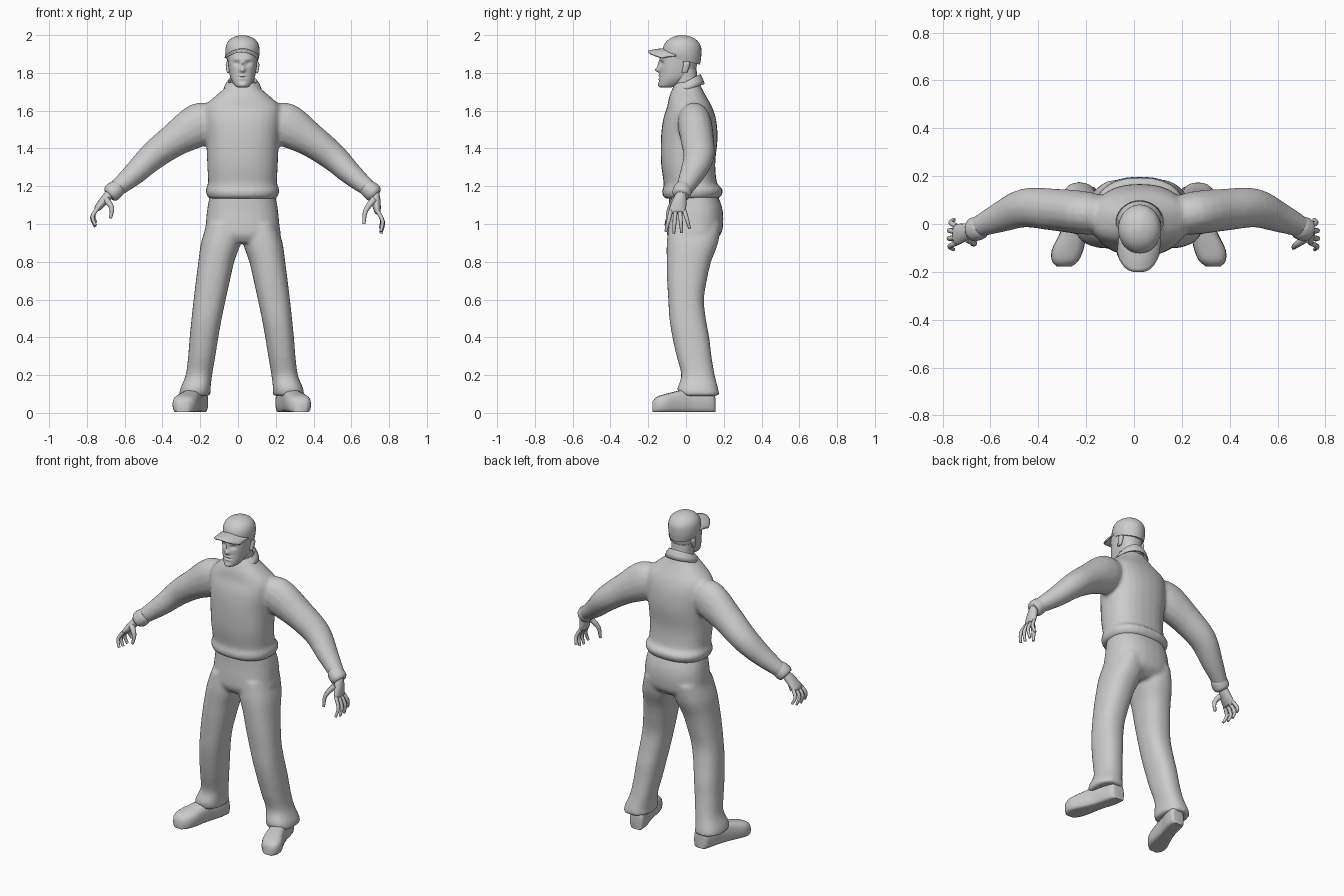
import bpy, math
from mathutils import Vector

if "Cube" in bpy.data.objects:
    bpy.data.objects.remove(bpy.data.objects["Cube"])

CX = 0.024  # body midline

grey = bpy.data.materials.new("plain_grey")
grey.diffuse_color = (0.6, 0.6, 0.6, 1)
grey.use_nodes = True
grey.node_tree.nodes["Principled BSDF"].inputs["Base Color"].default_value = grey.diffuse_color


def spline(keys, n):
    """Catmull-Rom interpolation of rows of numbers."""
    out = []
    for i in range(len(keys) - 1):
        p = [keys[max(i - 1, 0)], keys[i], keys[i + 1], keys[min(i + 2, len(keys) - 1)]]
        for k in range(n):
            t = k / n
            out.append([0.5 * (2 * b + (c - a) * t + (2 * a - 5 * b + 4 * c - d) * t * t
                               + (3 * b - a - 3 * c + d) * t ** 3) for a, b, c, d in zip(*p)])
    return out + [list(keys[-1])]


def outline(n, e):
    """Unit superellipse points."""
    pts = []
    for i in range(n):
        c, s = math.cos(math.tau * i / n), math.sin(math.tau * i / n)
        pts.append((math.copysign(abs(c) ** e, c), math.copysign(abs(s) ** e, s)))
    return pts


def add(name, verts, faces, angle=50):
    me = bpy.data.meshes.new(name)
    me.from_pydata(verts, [], faces)
    me.materials.append(grey)
    ob = bpy.data.objects.new(name, me)
    bpy.context.collection.objects.link(ob)
    bpy.ops.object.select_all(action='DESELECT')
    bpy.context.view_layer.objects.active = ob
    ob.select_set(True)
    bpy.ops.object.mode_set(mode='EDIT')
    bpy.ops.mesh.select_all(action='SELECT')
    bpy.ops.mesh.normals_make_consistent(inside=False)
    bpy.ops.object.mode_set(mode='OBJECT')
    bpy.ops.object.shade_smooth_by_angle(angle=math.radians(angle))
    return ob


def skin(rings):
    """Vertices and faces of a capped loft."""
    n = len(rings[0])
    faces = [(r * n + i, r * n + (i + 1) % n, (r + 1) * n + (i + 1) % n, (r + 1) * n + i)
             for r in range(len(rings) - 1) for i in range(n)]
    faces += [tuple(reversed(range(n))), tuple(range((len(rings) - 1) * n, len(rings) * n))]
    return [v for r in rings for v in r], faces


def stack(keys, sub=4, n=28, e=0.85):
    """Level rings from rows of z, centre x, half width, front y, back y."""
    return skin([[Vector((cx + hx * u, (yf + yb) / 2 + (yb - yf) / 2 * v, z)) for u, v in outline(n, e)]
                 for z, cx, hx, yf, yb in spline(keys, sub)])


def tube(keys, sub=4, n=16):
    """Rings square to a path, rows of x, y, z, half depth along y, other half width."""
    rows = spline(keys, sub)
    pos = [Vector(r[:3]) for r in rows]
    rings = []
    for i, r in enumerate(rows):
        t = (pos[min(i + 1, len(pos) - 1)] - pos[max(i - 1, 0)]).normalized()
        w = t.cross(Vector((0, 1, 0))).normalized()
        d = w.cross(t)
        rings.append([pos[i] + d * r[3] * u + w * r[4] * v for u, v in outline(n, 1)])
    return skin(rings)


def merge(*parts):
    verts, faces = [], []
    for v, f in parts:
        o = len(verts)
        verts += v
        faces += [tuple(o + i for i in p) for p in f]
    return verts, faces


def fuse(ob, repeat):
    """Blend overlapping volumes into one cloth surface."""
    m = ob.modifiers.new("blend", 'REMESH')
    m.mode, m.voxel_size, m.use_smooth_shade = 'VOXEL', 0.011, True
    s = ob.modifiers.new("soften", 'SMOOTH')
    s.factor, s.iterations = 0.5, repeat


# sweater: torso with ribbed hem, and both sleeves
torso = stack([(1.135, CX, .18, -.115, .175), (1.165, CX, .194, -.128, .195), (1.19, CX, .193, -.122, .19),
               (1.215, CX, .183, -.118, .165), (1.32, CX, .187, -.132, .155), (1.45, CX, .193, -.133, .167),
               (1.55, CX, .203, -.122, .16), (1.62, CX, .20, -.10, .138), (1.67, CX, .152, -.09, .11),
               (1.71, CX, .105, -.075, .088), (1.75, CX, .07, -.055, .07)])
sleeves = [tube([(CX + s * x, y, z, a, b) for x, y, z, a, b in
                 [(.12, .03, 1.56, .07, .07), (.22, .045, 1.53, .09, .115), (.36, .06, 1.445, .088, .09),
                  (.48, .067, 1.355, .082, .075), (.58, .03, 1.26, .065, .06), (.695, -.02, 1.165, .04, .04)]])
           for s in (-1, 1)]
fuse(add("sweater", *merge(torso, *sleeves)), 4)

# trousers: hips and two legs flaring over the shoes
hips = stack([(.90, CX, .16, -.075, .13), (.94, CX, .20, -.10, .182), (1.0, CX, .195, -.10, .197),
              (1.08, CX, .187, -.092, .193), (1.16, CX, .172, -.088, .165)])
legs = [stack([(z, .02 + s * c, h, f, b) for z, c, h, f, b in
               [(.09, .248, .084, -.035, .178), (.13, .245, .08, -.045, .17), (.2, .227, .07, -.025, .152),
                (.3, .212, .072, -.05, .135), (.4, .20, .076, -.072, .123), (.5, .186, .08, -.088, .105),
                (.6, .17, .085, -.094, .095), (.7, .153, .09, -.10, .11), (.8, .135, .095, -.102, .133),
                (.9, .112, .104, -.102, .17), (1.0, .10, .085, -.09, .185)]]) for s in (-1, 1)]
fuse(add("trousers", *merge(hips, *legs)), 4)

# shoes: rings along the foot, toes turned out, flat soles
for s, side in ((-1, "right"), (1, "left")):
    rows = spline([(.155, .222, .028, .08), (.145, .224, .045, .115), (.09, .235, .052, .13), (.02, .255, .05, .13),
                   (-.05, .278, .058, .115), (-.11, .298, .066, .10), (-.155, .308, .055, .085),
                   (-.178, .312, .03, .06)], 3)
    rings = [[Vector((.02 + s * (c + w * u), y, max(.004, h * (.46 + .54 * v)))) for u, v in outline(20, .7)]
             for y, c, w, h in rows]
    add(side + "_shoe", *skin(rings))

# cuffs and hands
HANDS = {"right": (-1, (-.675, 1.165), (-.742, 1.085), (-.773, 1.035), (-.755, .985),
                   [(-.70, -.06, 1.13), (-.668, -.08, 1.085), (-.676, -.085, 1.03)]),
         "left": (1, (.724, 1.165), (.738, 1.07), (.768, 1.01), (.757, .95),
                  [(.72, -.06, 1.13), (.675, -.09, 1.07), (.667, -.10, 1.0)])}
for side, (s, wrist, knuckle, mid, tip, thumb) in HANDS.items():
    add(side + "_cuff", *tube([(CX + s * .66, -.01, 1.195, .044, .043), (CX + s * .672, -.016, 1.183, .05, .048),
                               (CX + s * .695, -.024, 1.162, .05, .048), (CX + s * .706, -.027, 1.152, .04, .038)]))
    parts = [tube([(wrist[0], -.022, wrist[1], .026, .024),
                   ((wrist[0] + knuckle[0]) / 2, -.035, (wrist[1] + knuckle[1]) / 2, .038, .024),
                   (knuckle[0], -.045, knuckle[1], .044, .018),
                   (knuckle[0] + s * .006, -.046, knuckle[1] - .012, .036, .011)])]
    for i in range(4):
        y, reach = -.08 + .024 * i, (.92, 1, .97, .78)[i]
        fan = (i - 1.5) * .009
        path = [(knuckle[0], y, knuckle[1], .011, .011)]
        for (x, z), k, r in ((mid, 1, .0105), (tip, 2, .0075)):
            path.append((knuckle[0] + (x - knuckle[0]) * reach, y + fan * k,
                         knuckle[1] + (z - knuckle[1]) * reach, r, r))
        parts.append(tube(path, 3, 8))
    parts.append(tube([(*p, r, r) for p, r in zip(thumb, (.018, .013, .008))], 3, 8))
    add(side + "_hand", *merge(*parts))

# neck and head, with the face pushed in and out by soft bumps
add("neck", *stack([(1.66, CX, .068, -.05, .065), (1.74, CX, .063, -.06, .062), (1.82, CX, .064, -.07, .056)]))
verts, faces = stack([(1.722, CX, .022, -.13, -.08), (1.732, CX, .04, -.143, -.045), (1.765, CX, .06, -.142, .01),
                      (1.80, CX, .070, -.139, .045), (1.85, CX, .077, -.138, .06), (1.90, CX, .08, -.13, .068),
                      (1.94, CX, .07, -.11, .055)], 8, 64, .9)
BUMPS = [(0, 1.815, .013, .012, -.024), (0, 1.845, .009, .024, -.012), (.03, 1.85, .017, .012, .012),
         (-.03, 1.85, .017, .012, .012), (.03, 1.873, .022, .008, -.005), (-.03, 1.873, .022, .008, -.005),
         (0, 1.786, .022, .005, -.006), (0, 1.777, .026, .003, .005), (0, 1.768, .02, .005, -.005),
         (0, 1.735, .018, .012, -.006)]
for v in verts:
    if v.y < -.05:
        v.y += sum(a * math.exp(-((v.x - CX - x) / wx) ** 2 - ((v.z - z) / wz) ** 2) for x, z, wx, wz, a in BUMPS)
add("head", verts, faces, 80)
for s, side in ((-1, "right"), (1, "left")):
    add(side + "_ear", *stack([(z, CX + s * .077, w, -.02 + k, .012 + k * 1.5) for z, w, k in
                               [(1.80, .004, -.004), (1.815, .009, 0), (1.845, .012, .006), (1.86, .006, .004)]], 3, 12))

# cap crown, lower at the nape than over the brow
verts, faces = stack([(1.865, CX, .083, -.118, .074), (1.90, CX, .09, -.124, .081), (1.94, CX, .088, -.12, .079),
                      (1.97, CX, .074, -.10, .06), (1.99, CX, .045, -.07, .03), (1.999, CX, .012, -.035, -.008)],
                     4, 32, 1)
for v in verts:
    v.z -= .25 * (v.y + .01) * max(0, (1.93 - v.z) / .065)
add("cap_crown", verts, faces, 60)

# arched cap brim
N, M = 16, 6
verts = []
for i in range(N + 1):
    u = -1 + 2 * i / N
    front = -.20 + .075 * abs(u) ** 3
    back = -.112 + .06 * u * u
    for j in range(M + 1):
        t = j / M
        verts.append(Vector((CX - .006 * t + .086 * u, back + (front - back) * t,
                             1.925 - .035 * u * u - .012 * t * t)))
W = M + 1
brim = add("cap_brim", verts, [(i * W + j, i * W + j + 1, (i + 1) * W + j + 1, (i + 1) * W + j)
                               for i in range(N) for j in range(M)])
sol = brim.modifiers.new("thickness", 'SOLIDIFY')
sol.thickness, sol.offset = .009, 0

# shirt collar folded over the neckline, open and pointed at the throat
N, verts = 32, []
for i in range(N + 1):
    a = math.radians(10 + 340 * i / N)
    back = (1 - math.cos(a)) / 2
    point = max(0, 1 - abs(math.sin(a / 2)) / .5)
    for r, z in ((.064, 1.70 + .075 * back), (.072, 1.715 + .075 * back),
                 (.084, 1.705 + .06 * back - .02 * point), (.092, 1.685 + .055 * back - .05 * point)):
        verts.append(Vector((CX + r * math.sin(a) * 1.05, .005 - r * math.cos(a) * .98, z)))
collar = add("collar", verts, [(i * 4 + j, i * 4 + j + 1, i * 4 + j + 5, i * 4 + j + 4)
                               for i in range(N) for j in range(3)])
sol = collar.modifiers.new("thickness", 'SOLIDIFY')
sol.thickness, sol.offset = .008, 0
